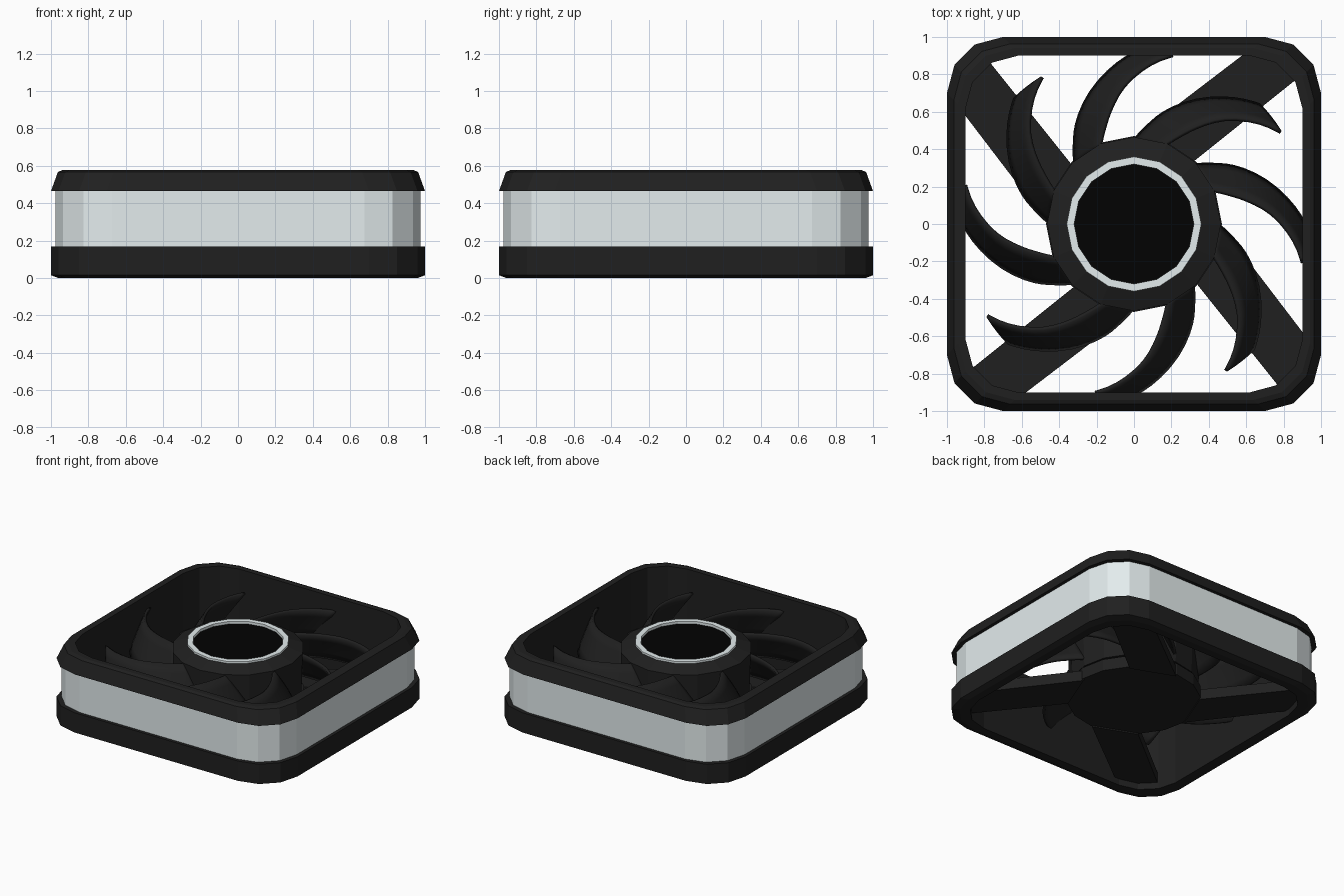
import bpy, bmesh, math
from mathutils import Matrix

if "Cube" in bpy.data.objects:
    bpy.data.objects.remove(bpy.data.objects["Cube"])


def material(name, color):
    m = bpy.data.materials.new(name)
    m.diffuse_color = (*color, 1)
    m.use_nodes = True
    m.node_tree.nodes["Principled BSDF"].inputs["Base Color"].default_value = m.diffuse_color
    return m


BLACK = material("black_plastic", (0.014, 0.014, 0.014))
DARK = material("hub_cap_black", (0.0005, 0.0005, 0.0005))
SILVER = material("silver", (0.77, 0.84, 0.85))


def finish(name, bm, mat):
    bmesh.ops.recalc_face_normals(bm, faces=bm.faces)
    me = bpy.data.meshes.new(name)
    bm.to_mesh(me)
    bm.free()
    ob = bpy.data.objects.new(name, me)
    bpy.context.scene.collection.objects.link(ob)
    me.materials.append(mat)
    return ob


def loft(name, rings, mat, cap_start=False, cap_end=False):
    """Bridge successive closed rings of points."""
    bm = bmesh.new()
    rows = [[bm.verts.new(p) for p in ring] for ring in rings]
    n = len(rows[0])
    for a, b in zip(rows, rows[1:]):
        for i in range(n):
            j = (i + 1) % n
            bm.faces.new((a[i], a[j], b[j], b[i]))
    if cap_start:
        bm.faces.new(rows[0])
    if cap_end:
        bm.faces.new(rows[-1])
    return finish(name, bm, mat)


def rounded_square(half, z):
    r = 0.3 if half > 0.93 else 0.28
    c = half - r
    pts = []
    for k, (sx, sy) in enumerate(((1, 1), (-1, 1), (-1, -1), (1, -1))):
        for s in range(4):
            a = math.radians(90 * k + 30 * s)
            pts.append((sx * c + r * math.cos(a), sy * c + r * math.sin(a), z))
    return pts


def circle(r, z, n=16):
    return [(r * math.cos(math.tau * i / n), r * math.sin(math.tau * i / n), z)
            for i in range(n)]


# Frame: black rims and inner liner, with a silver band around the middle
frame_profile = [(0.975, 0.465), (1.0, 0.465), (0.963, 0.567), (0.94, 0.577), (0.90, 0.577),
                 (0.90, 0.0), (0.96, 0.0), (1.0, 0.015), (1.0, 0.168), (0.975, 0.168)]
loft("frame", [rounded_square(h, z) for h, z in frame_profile], BLACK)
loft("side_band", [rounded_square(0.975, z) for z in (0.168, 0.465)], SILVER)

# Motor base and rotor hub with a sloping shoulder
loft("motor_base", [circle(0.47, 0.06), circle(0.47, 0.15)], BLACK, True, True)
loft("rotor_hub", [circle(r, z) for r, z in
                   ((0.455, 0.17), (0.465, 0.48), (0.36, 0.52))], BLACK, True)
loft("hub_ring", [circle(r, z) for r, z in
                  ((0.36, 0.52), (0.36, 0.535), (0.32, 0.535), (0.32, 0.515))], SILVER)
loft("hub_cap", [circle(0.32, 0.515)], DARK, True)

# Four wide struts, offset from the centre, joining base to frame
strut_xy = [(0.0, 0.46), (0.59, 0.91), (0.63, 0.905), (0.79, 0.87), (0.87, 0.775), (0.32, 0.335)]
for k in range(4):
    rot = Matrix.Rotation(math.pi / 2 * k, 4, 'Z')
    ob = loft(f"strut_{k + 1}", [[(x, y, z) for x, y in strut_xy] for z in (0.05, 0.13)],
              BLACK, True, True)
    ob.data.transform(rot)

# Eight swept, pitched blades: (radius, convex-edge angle, concave-edge angle)
stations = [(0.445, 90, 69), (0.53, 82, 62.5), (0.615, 75, 57), (0.74, 63.3, 49),
            (0.86, 51, 39), (0.925, 43.5, 32)]


def sample(t):
    """Catmull-Rom through the blade stations."""
    n = len(stations) - 1
    i = min(int(t * n), n - 1)
    u = t * n - i
    p = [stations[max(0, min(n, i + d))] for d in (-1, 0, 1, 2)]
    return [0.5 * (2 * b + (c - a) * u + (2 * a - 5 * b + 4 * c - d) * u * u
                   + (3 * b - a - 3 * c + d) * u ** 3) for a, b, c, d in zip(*p)]


ROWS, COLS = 15, 4
for k in range(8):
    bm = bmesh.new()
    grid = []
    for i in range(ROWS + 1):
        t = i / ROWS
        r, a0, a1 = sample(t)
        low, high = 0.23, 0.47
        row = []
        for j in range(COLS + 1):
            s = j / COLS
            a = math.radians(a0 + (a1 - a0) * s + 45 * k)
            row.append(bm.verts.new((r * math.cos(a), r * math.sin(a),
                                     low + (high - low) * s)))
        grid.append(row)
    for a, b in zip(grid, grid[1:]):
        for j in range(COLS):
            bm.faces.new((a[j], a[j + 1], b[j + 1], b[j]))
    blade = finish(f"blade_{k + 1}", bm, BLACK)
    mod = blade.modifiers.new("thickness", 'SOLIDIFY')
    mod.thickness = 0.02
    mod.offset = 0
    bpy.ops.object.select_all(action='DESELECT')
    blade.select_set(True)
    bpy.context.view_layer.objects.active = blade
    bpy.ops.object.shade_smooth_by_angle(angle=math.radians(35))
